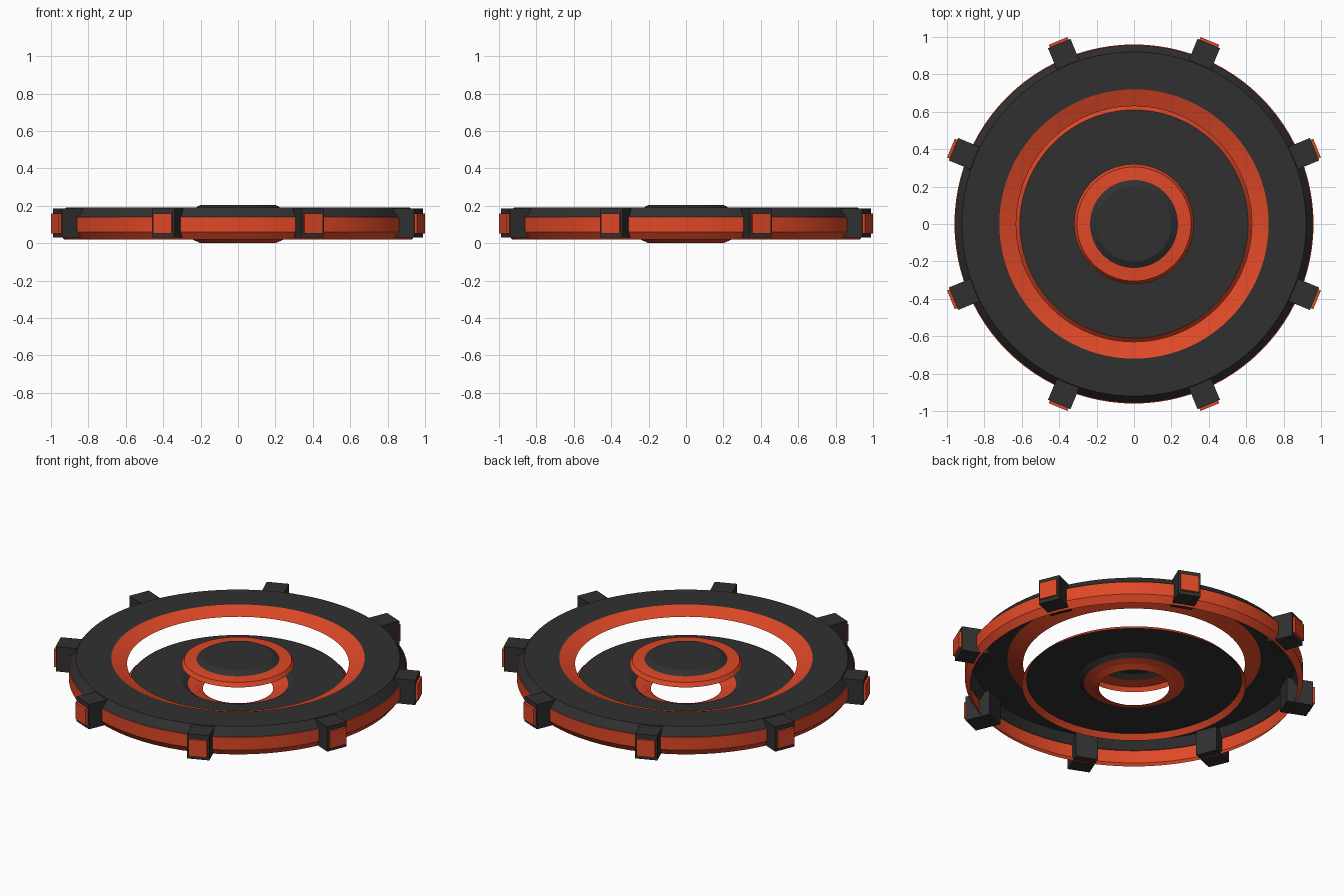
import bpy, bmesh, math
from mathutils import Matrix

old = bpy.data.objects.get("Cube")
if old:
    bpy.data.objects.remove(old, do_unlink=True)

SEGMENTS = 96


def make_material(name, color):
    mat = bpy.data.materials.new(name)
    mat.use_nodes = True
    mat.diffuse_color = color
    bsdf = next(n for n in mat.node_tree.nodes if n.type == 'BSDF_PRINCIPLED')
    bsdf.inputs["Base Color"].default_value = color
    bsdf.inputs["Roughness"].default_value = 0.6
    return mat


black = make_material("charcoal black", (0.03, 0.03, 0.03, 1))
orange = make_material("signal orange", (0.74, 0.065, 0.02, 1))


def finish(name, bm, mats):
    mesh = bpy.data.meshes.new(name)
    bm.to_mesh(mesh)
    bm.free()
    for mat in mats:
        mesh.materials.append(mat)
    obj = bpy.data.objects.new(name, mesh)
    bpy.context.collection.objects.link(obj)
    return obj


def lathe(name, profile, bands):
    """Spin a (radius, z) profile, listed from the centre out; bands: b or o per step."""
    bm = bmesh.new()
    rings = []
    for r, z in profile:
        if r == 0:
            rings.append([bm.verts.new((0, 0, z))] * SEGMENTS)
        else:
            angles = [math.tau * i / SEGMENTS for i in range(SEGMENTS)]
            rings.append([bm.verts.new((r * math.cos(a), r * math.sin(a), z)) for a in angles])
    for inner, outer, band in zip(rings, rings[1:], bands):
        for i in range(SEGMENTS):
            j = (i + 1) % SEGMENTS
            corners = [inner[i], outer[i], outer[j], inner[j]]
            face = bm.faces.new(list(dict.fromkeys(corners)))
            face.material_index = 0 if band == "b" else 1
    obj = finish(name, bm, (black, orange))
    bpy.ops.object.select_all(action='DESELECT')
    obj.select_set(True)
    bpy.context.view_layer.objects.active = obj
    bpy.ops.object.shade_smooth_by_angle(angle=math.radians(8))


# Open-bottomed outer ring: sloped lip, flat top, chamfer and rim wall
lathe("outer_ring",
      [(0.63, 0.155), (0.72, 0.19), (0.92, 0.19), (0.955, 0.14), (0.96, 0.14),
       (0.96, 0.06), (0.93, 0.02)], "obbooo")

# Low middle disc with a dished central hole
lathe("middle_disc",
      [(0.2, 0.0), (0.24, 0.018), (0.285, 0.03), (0.315, 0.05), (0.61, 0.05), (0.637, 0.02)],
      "oobbo")

# Domed hub cap above the hole
lathe("hub_cap",
      [(0, 0.205), (0.2, 0.205), (0.235, 0.185), (0.305, 0.18), (0.32, 0.155)], "bboo")


def block(name, size, radius, z, angle, mat):
    bm = bmesh.new()
    bmesh.ops.create_cube(bm, size=1)
    turn = Matrix.Rotation(angle, 4, 'Z')
    shift = Matrix.Translation((radius, 0, z))
    bm.transform(turn @ shift @ Matrix.Diagonal((*size, 1)))
    finish(name, bm, (mat,))


# Eight lugs around the rim, each with a coloured end plate
for k in range(8):
    angle = math.tau * (k + 0.5) / 8
    block(f"lug_{k + 1}", (0.155, 0.13, 0.155), 0.9675, 0.108, angle, black)
    block(f"lug_plate_{k + 1}", (0.02, 0.108, 0.105), 1.0495, 0.105, angle, orange)
